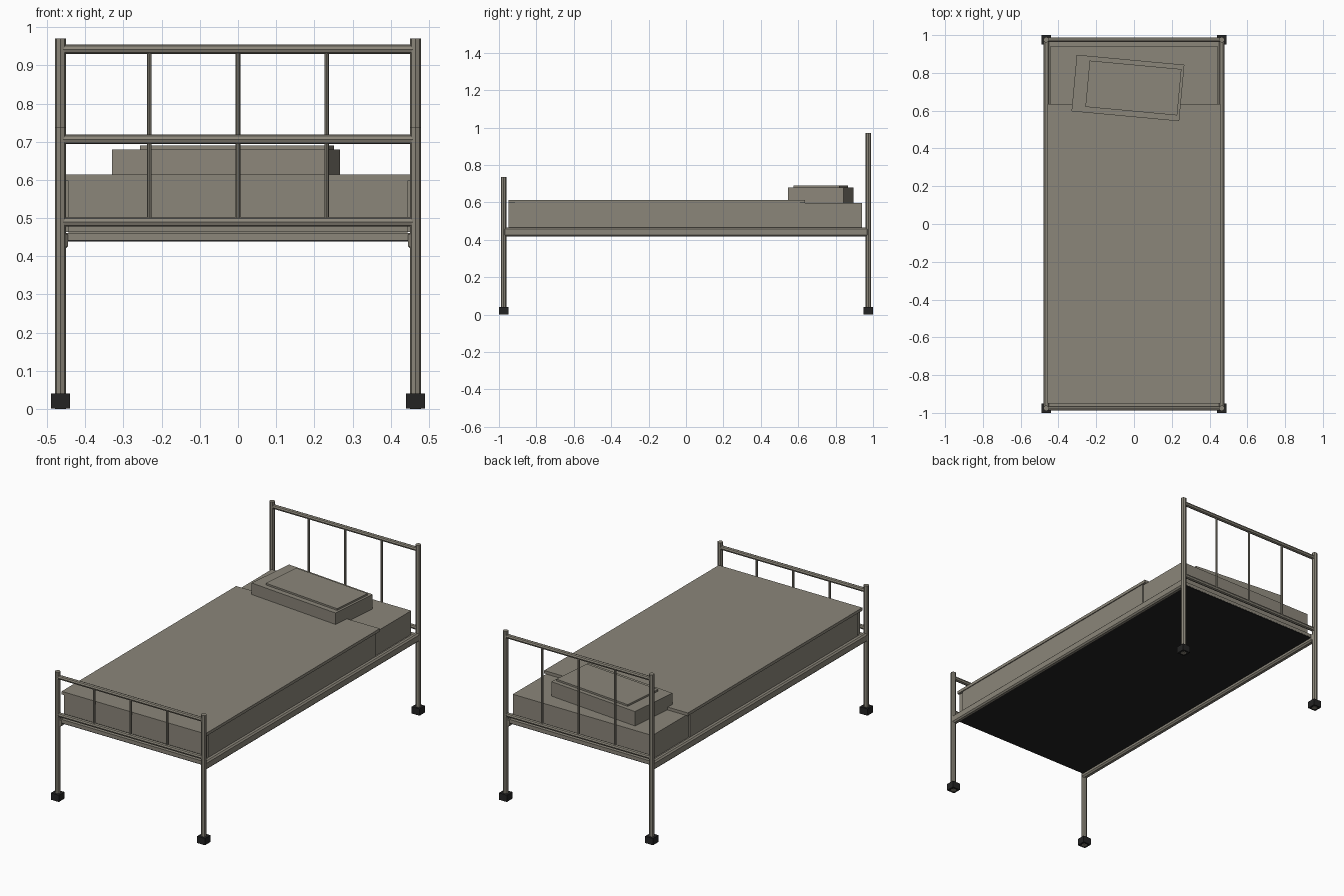
import bpy
from math import pi, radians
from mathutils import Vector

cube = bpy.data.objects.get("Cube")
if cube:
    bpy.data.objects.remove(cube, do_unlink=True)


def material(name, color):
    mat = bpy.data.materials.new(name)
    mat.use_nodes = True
    mat.diffuse_color = color
    mat.node_tree.nodes["Principled BSDF"].inputs["Base Color"].default_value = color
    return mat


beige = material("warm grey beige", (0.26, 0.24, 0.195, 1))
black = material("soft black", (0.017, 0.017, 0.017, 1))


def box(name, low, high, mat=beige, turn=0, bevel=0):
    """Box between two opposite corners, optionally turned about z."""
    low, high = Vector(low), Vector(high)
    bpy.ops.mesh.primitive_cube_add(size=1, location=(low + high) / 2)
    obj = bpy.context.object
    obj.name = name
    obj.scale = high - low
    bpy.ops.object.transform_apply(location=False, rotation=False, scale=True)
    obj.rotation_euler.z = radians(turn)
    obj.data.materials.append(mat)
    if bevel:
        mod = obj.modifiers.new("chamfer", "BEVEL")
        mod.width = bevel
        mod.segments = 1
    return obj


def tube(name, start, end, radius):
    """Eight-sided bar between two points."""
    start, end = Vector(start), Vector(end)
    axis = end - start
    bpy.ops.mesh.primitive_cylinder_add(
        vertices=8, radius=radius, depth=axis.length, location=(start + end) / 2)
    obj = bpy.context.object
    obj.name = name
    obj.rotation_euler = (0, pi / 2, 0) if abs(axis.x) > abs(axis.z) else (0, 0, 0)
    obj.data.materials.append(beige)
    return obj


POST_X, POST_Y = 0.465, 0.975
LOW_RAIL = 0.49

# Head and foot frames: posts, feet, rails and spindles
for end, y, post_top, rail_top in (("foot", -POST_Y, 0.737, 0.706),
                                   ("head", POST_Y, 0.971, 0.942)):
    for side, s in (("left", 1), ("right", -1)):
        x = s * POST_X
        tube(f"{end}_post_{side}", (x, y, 0), (x, y, post_top), 0.015)
        box(f"{end}_post_cap_{side}", (x - 0.025, y - 0.025, 0.001),
            (x + 0.025, y + 0.025, 0.04), black)
    for label, z in (("upper", rail_top), ("lower", LOW_RAIL)):
        tube(f"{end}_{label}_rail", (-POST_X, y, z), (POST_X, y, z), 0.0125)
    for i in (-1, 0, 1):
        tube(f"{end}_spindle_{i + 2}", (i * 0.232, y, LOW_RAIL),
             (i * 0.232, y, rail_top), 0.006)

# Side rails and the base board with its dark underside
for side, s in (("left", 1), ("right", -1)):
    xs = sorted((s * 0.446, s * 0.478))
    box(f"side_rail_{side}", (xs[0], -0.977, 0.417), (xs[1], 0.977, 0.465), bevel=0.008)
box("base_board", (-0.45, -0.965, 0.442), (0.45, 0.965, 0.461))
box("base_underside", (-0.45, -0.964, 0.438), (0.45, 0.964, 0.442), black)

# Mattress and blanket
box("mattress", (-0.444, -0.94, 0.461), (0.444, 0.94, 0.597))
box("blanket_top", (-0.457, -0.95, 0.597), (0.457, 0.636, 0.614))
box("blanket_end", (-0.444, -0.948, 0.463), (0.444, -0.938, 0.597))
for side, s in (("left", 1), ("right", -1)):
    xs = sorted((s * 0.44, s * 0.452))
    box(f"blanket_drop_{side}", (xs[0], -0.915, 0.463), (xs[1], 0.61, 0.597))

# Pillow with a raised panel on top
box("pillow", (-0.318, 0.57, 0.595), (0.254, 0.87, 0.68), turn=-5.3)
box("pillow_panel", (-0.247, 0.597, 0.68), (0.241, 0.843, 0.69), turn=-5.3)
